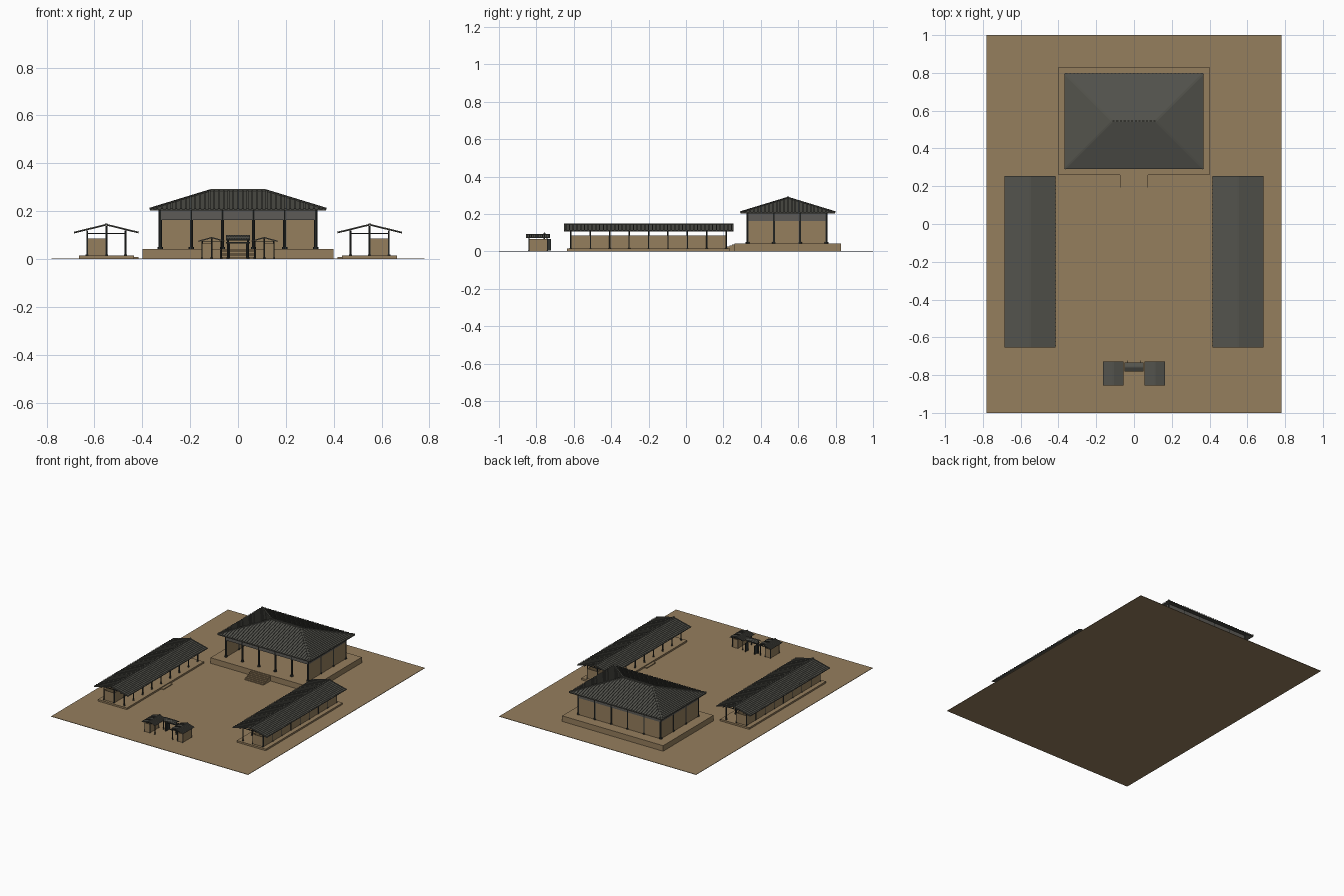
import bpy, bmesh
from mathutils import Vector as V

cube = bpy.data.objects.get("Cube")
if cube:
    bpy.data.objects.remove(cube)


def material(name, rgb):
    m = bpy.data.materials.new(name)
    m.use_nodes = True
    m.diffuse_color = (*rgb, 1)
    m.node_tree.nodes["Principled BSDF"].inputs["Base Color"].default_value = (*rgb, 1)
    return m


EARTH = material("packed earth", (0.30, 0.21, 0.11))
TILE = material("grey roof tile", (0.085, 0.085, 0.072))
TIMBER = material("dark timber", (0.03, 0.034, 0.031))
LINTEL = material("grey lintel", (0.11, 0.105, 0.095))


def finish(bm, name, mat):
    bmesh.ops.recalc_face_normals(bm, faces=bm.faces)
    mesh = bpy.data.meshes.new(name)
    bm.to_mesh(mesh)
    bm.free()
    mesh.materials.append(mat)
    obj = bpy.data.objects.new(name, mesh)
    bpy.context.collection.objects.link(obj)
    return obj


def hexa(bm, quad, offset):
    """Solid made by pushing a quad along an offset."""
    low = [bm.verts.new(p) for p in quad]
    top = [bm.verts.new(V(p) + offset) for p in quad]
    bm.faces.new(low)
    bm.faces.new(top)
    for i in range(4):
        j = (i + 1) % 4
        bm.faces.new((low[i], low[j], top[j], top[i]))


def box(bm, x0, x1, y0, y1, z0, z1):
    hexa(bm, [(x0, y0, z0), (x1, y0, z0), (x1, y1, z0), (x0, y1, z0)], V((0, 0, z1 - z0)))


def boxes(name, mat, specs):
    bm = bmesh.new()
    for s in specs:
        box(bm, *s)
    return finish(bm, name, mat)


def posts(name, places, z0, z1, r):
    """Round posts, each on a wider foot."""
    bm = bmesh.new()
    for x, y in places:
        for rad, a, b in ((r, z0, z1), (r * 1.7, z0, z0 + r)):
            ret = bmesh.ops.create_cone(bm, cap_ends=True, segments=8, radius1=rad,
                                        radius2=rad, depth=b - a)
            bmesh.ops.translate(bm, verts=ret["verts"], vec=(x, y, (a + b) / 2))
    return finish(bm, name, TIMBER)


def bar(bm, a, b, w, h):
    """Straight cap piece laid between two points."""
    side = (b - a).cross(V((0, 0, 1))).normalized() * w
    hexa(bm, [a - side, b - side, b + side, a + side], V((0, 0, h)))


def slope(bm, a, b, c, d, pitch, rib, thick):
    """Roof plane from eave a-b up to ridge c-d, with tile ribs cut off at the hips."""
    a, b, c, d = map(V, (a, b, c, d))
    hexa(bm, [a, b, d, c], V((0, 0, -thick)))
    u = (b - a).normalized()
    width = (b - a).length
    la, lb = (c - a).dot(u), (b - d).dot(u)
    up = (c - a) - u * la
    n = u.cross(up).normalized()
    if n.z < 0:
        n = -n
    count = round(width / pitch)
    for i in range(count):
        q = (i + 0.5) * width / count
        s = min([1] + ([q / la, (width - q) / lb] if la > 0.001 else []))
        p = a + u * q
        e = p + up * s
        w = u * rib
        hexa(bm, [p - w, p + w, e + w, e - w], n * rib)


def gable_roof(name, x0, x1, y0, y1, eave, ridge, pitch, rib, thick):
    """Gable roof with its ridge along y."""
    bm = bmesh.new()
    m = (x0 + x1) / 2
    for x in (x0, x1):
        slope(bm, (x, y0, eave), (x, y1, eave), (m, y0, ridge), (m, y1, ridge), pitch, rib, thick)
    bar(bm, V((m, y0, ridge - rib)), V((m, y1, ridge - rib)), rib * 1.5, rib * 2.4)
    return finish(bm, name, TILE)


def long_house(name, s, cx, half, span, y0, y1, n, z0, wall, eave, ridge, over, r, pitch):
    """Gabled house on side s: outer half walled, inner half an open veranda."""
    ys = [y0 + (y1 - y0) * i / (n - 1) for i in range(n)]
    xs = (cx - half, cx, cx + half)
    mid, back = s * cx, s * (cx + half)
    t = r * 0.6
    lo, hi = min(mid, back), max(mid, back)
    boxes(name + "_walls", EARTH,
          [(x - t, x + t, y0, y1, z0, wall) for x in (mid, back)]
          + [(lo, hi, y - t, y + t, z0, wall) for y in (y0, y1)])
    side_top = ridge - (ridge - eave) * half / span - r * 1.5
    posts(name + "_posts", [(s * x, y) for x in (xs[0], xs[2]) for y in ys], z0, side_top, r)
    posts(name + "_ridge_posts", [(mid, y) for y in ys], z0, ridge - r * 1.5, r)
    # Cross beams at every frame and purlins under the tiles
    tie = eave - r
    xa, xb = sorted((s * xs[0], s * xs[2]))
    boxes(name + "_beams", TIMBER,
          [(xa, xb, y - t, y + t, tie - t, tie + t) for y in ys]
          + [(s * x - t, s * x + t, y0 - over, y1 + over, z - 2 * t, z)
             for x, z in ((xs[0], side_top), (cx, ridge - r * 1.5), (xs[2], side_top))])
    gable_roof(name + "_roof", s * cx - span, s * cx + span, y0 - over, y1 + over,
               eave, ridge, pitch, r * 0.8, r)


# Courtyard ground
boxes("ground", EARTH, [(-0.78, 0.78, -1, 1, 0, 0.003)])

# Main hall platform and front steps
boxes("hall_platform", EARTH, [(-0.4, 0.4, 0.26, 0.83, 0.002, 0.043)])
STEPS = 6
boxes("hall_steps", EARTH, [(-0.075, 0.075, 0.18 + 0.08 * i / STEPS, 0.261,
                             0.002, 0.003 + 0.04 * (i + 1) / (STEPS + 1)) for i in range(STEPS)])

# Main hall walls: back and both sides, open front
HX, HF, HB = 0.325, 0.33, 0.75
boxes("hall_walls", EARTH, [(-HX, HX, HB - 0.004, HB + 0.004, 0.04, 0.163)]
      + [(x - 0.004, x + 0.004, HF, HB, 0.04, 0.163) for x in (-HX, HX)])
boxes("hall_lintels", LINTEL,
      [(-HX, HX, y - 0.005, y + 0.005, 0.163, 0.212) for y in (HF, HB)]
      + [(x - 0.005, x + 0.005, HF, HB, 0.163, 0.212) for x in (-HX, HX)])
columns = [(-HX + 0.13 * i, y) for i in range(6) for y in (HF, HB)]
columns += [(x, y) for x in (-HX, HX) for y in (0.47, 0.61)]
posts("hall_posts", columns, 0.043, 0.212, 0.0065)

# Main hall hipped roof
bm = bmesh.new()
RX, RY0, RY1, RM, RR = 0.367, 0.292, 0.797, 0.545, 0.115
EZ, RZ = 0.208, 0.285
corner = {(i, j): V((i * RX, y, EZ)) for i in (-1, 1) for j, y in ((0, RY0), (1, RY1))}
peak = {i: V((i * RR, RM, RZ)) for i in (-1, 1)}
for j in (0, 1):
    slope(bm, corner[-1, j], corner[1, j], peak[-1], peak[1], 0.02, 0.004, 0.006)
for i in (-1, 1):
    slope(bm, corner[i, 0], corner[i, 1], peak[i], peak[i], 0.02, 0.004, 0.006)
    for j in (0, 1):
        bar(bm, corner[i, j], peak[i], 0.005, 0.006)
bar(bm, peak[-1], peak[1], 0.006, 0.008)
finish(bm, "hall_roof", TILE)

for s, side in ((1, "left"), (-1, "right")):
    # Long side house with its low platform and courtyard step
    xa, xb = sorted((s * 0.435, s * 0.665))
    ca, cb = sorted((s * 0.415, s * 0.436))
    boxes(side + "_house_platform", EARTH, [(xa, xb, -0.635, 0.235, 0.002, 0.015),
                                            (ca, cb, -0.25, -0.15, 0.002, 0.009)])
    long_house(side + "_house", s, 0.55, 0.08, 0.135, -0.615, 0.215, 9, 0.015,
               0.085, 0.111, 0.144, 0.038, 0.004, 0.02)
    # Small gate house
    long_house(side + "_gate_house", s, 0.11, 0.04, 0.054, -0.84, -0.742, 2, 0.003,
               0.065, 0.075, 0.09, 0.015, 0.0028, 0.012)

# Central gate: frame, open door leaves and a small roof running across
posts("gate_posts", [(x, -0.757) for x in (-0.042, 0.042)], 0.003, 0.09, 0.004)
boxes("gate_beams", TIMBER, [(-0.05, 0.05, -0.76, -0.754, z, z + 0.007) for z in (0.064, 0.078)])
boxes("gate_doors", TIMBER, [(x - 0.002, x + 0.002, -0.755, -0.722, 0.005, 0.066)
                             for x in (-0.036, 0.036)])
bm = bmesh.new()
for y in (-0.78, -0.734):
    slope(bm, (-0.05, y, 0.084), (0.05, y, 0.084), (-0.05, -0.757, 0.096),
          (0.05, -0.757, 0.096), 0.01, 0.002, 0.003)
bar(bm, V((-0.05, -0.757, 0.095)), V((0.05, -0.757, 0.095)), 0.003, 0.005)
finish(bm, "gate_roof", TILE)
